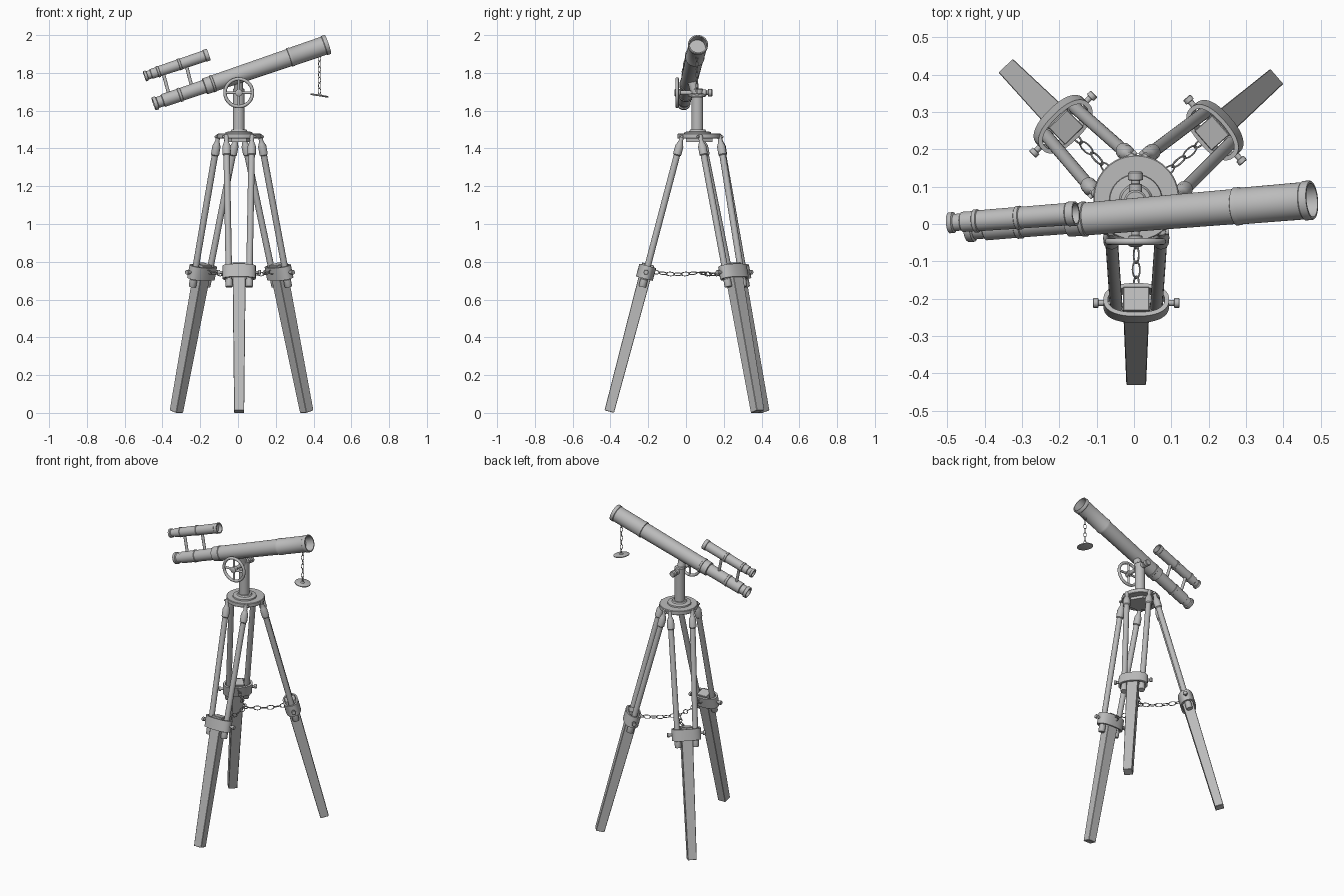
import bpy, bmesh, math
from mathutils import Vector as V, Matrix

if "Cube" in bpy.data.objects:
    bpy.data.objects.remove(bpy.data.objects["Cube"])

metal = bpy.data.materials.new("grey")
metal.diffuse_color = (0.5, 0.5, 0.5, 1)
metal.use_nodes = True
metal.node_tree.nodes["Principled BSDF"].inputs["Base Color"].default_value = metal.diffuse_color


def finish(name, bm, mat=Matrix()):
    bmesh.ops.recalc_face_normals(bm, faces=bm.faces)
    me = bpy.data.meshes.new(name)
    bm.to_mesh(me)
    bm.free()
    me.materials.append(metal)
    me.shade_smooth()
    me.set_sharp_from_angle(angle=math.radians(35))
    ob = bpy.data.objects.new(name, me)
    bpy.context.collection.objects.link(ob)
    ob.matrix_world = mat
    return ob


def frame(p, d):
    return Matrix.Translation(p) @ V(d).to_track_quat('Z', 'Y').to_matrix().to_4x4()


def lathe(name, p, q, prof, seg=32, mat=Matrix()):
    """Revolve (distance, radius) pairs about the line p-q."""
    p, q = V(p), V(q)
    bm = bmesh.new()
    rings = []
    for d, r in prof:
        n = 1 if r == 0 else seg
        rings.append([bm.verts.new((r * math.cos(2 * math.pi * i / seg), r * math.sin(2 * math.pi * i / seg), d))
                      for i in range(n)])
    for a, b in zip(rings, rings[1:]):
        for i in range(seg):
            j = (i + 1) % seg
            f = [a[i % len(a)], a[j % len(a)], b[j % len(b)], b[i % len(b)]]
            f = list(dict.fromkeys(f))
            if len(f) > 2:
                bm.faces.new(f)
    return finish(name, bm, mat @ frame(p, q - p))


def rod(name, p, q, r, seg=20, mat=Matrix()):
    L = (V(q) - V(p)).length
    return lathe(name, p, q, [(0, 0), (0, r), (L, r), (L, 0)], seg, mat)


def add_loop(bm, m, a, b, r, n=20, k=6):
    """Round-wire oval with half axes a (local x) and b (local y)."""
    rings = []
    for i in range(n):
        t = 2 * math.pi * i / n
        c = V((a * math.cos(t), b * math.sin(t), 0))
        o = V((b * math.cos(t), a * math.sin(t), 0)).normalized()
        rings.append([bm.verts.new(m @ (c + r * (math.cos(u) * o + math.sin(u) * V((0, 0, 1)))))
                      for u in [2 * math.pi * j / k for j in range(k)]])
    for i in range(n):
        for j in range(k):
            x, y = rings[i], rings[(i + 1) % n]
            bm.faces.new((x[j], y[j], y[(j + 1) % k], x[(j + 1) % k]))


def chain(name, p, q, count, width, wire, sag):
    p, q = V(p), V(q)
    pts = [p.lerp(q, i / count) - V((0, 0, 4 * sag * (i / count) * (1 - i / count))) for i in range(count + 1)]
    bm = bmesh.new()
    for i, (a, b) in enumerate(zip(pts, pts[1:])):
        rot = (b - a).to_track_quat('X', 'Z').to_matrix().to_4x4()
        roll = Matrix.Rotation(math.radians(35 if i % 2 else -55), 4, 'X')
        add_loop(bm, Matrix.Translation((a + b) / 2) @ rot @ roll, (b - a).length / 2 + wire, width, wire)
    finish(name, bm)


HUB = V((0.006, 0.068, 0))
TILT = math.atan(0.264)

# Three legs, each built in a frame whose z runs up the leg and y points outward
for side, ang in (("front", 270), ("right", 41), ("left", 134.5)):
    a = math.radians(ang)
    out = V((math.cos(a), math.sin(a), 0))
    axis = V((0, 0, math.cos(TILT))) - out * math.sin(TILT)
    tang = V((math.sin(a), -math.cos(a), 0))
    nrm = axis.cross(tang)
    M = Matrix((tang, nrm, axis)).transposed().to_4x4()
    M.translation = HUB + out * 0.476

    # tapered lower beam
    bm = bmesh.new()
    bmesh.ops.create_cube(bm, size=1)
    for v in bm.verts:
        top = v.co.z > 0
        v.co = V((v.co.x * (0.07 if top else 0.053), v.co.y * (0.066 if top else 0.052), 0.815 if top else 0.007))
    bmesh.ops.bevel(bm, geom=bm.edges[:], offset=0.002, segments=1, affect='EDGES')
    finish(side + "_leg_beam", bm, M)

    # oval collar band
    bm = bmesh.new()
    n = 48
    loops = []
    for w, d, z in ((0.088, 0.046, 0.735), (0.088, 0.046, 0.805), (0.076, 0.035, 0.805), (0.076, 0.035, 0.735)):
        ring = []
        for i in range(n):
            t = 2 * math.pi * i / n
            c, s = math.cos(t), math.sin(t)
            ring.append(bm.verts.new((w * math.copysign(abs(c) ** 0.85, c), d * math.copysign(abs(s) ** 0.85, s), z)))
        loops.append(ring)
    for k in range(4):
        x, y = loops[k], loops[(k + 1) % 4]
        for i in range(n):
            bm.faces.new((x[i], x[(i + 1) % n], y[(i + 1) % n], y[i]))
    finish(side + "_leg_collar", bm, M)

    for s in (-1, 1):
        # upper strut with lower foot, top socket and hinge knuckle
        p, q = V((s * 0.053, 0, 0.69)), V((s * 0.068, 0, 1.53))
        lathe(side + "_leg_strut", p, q,
              [(0, 0), (0, 0.018), (0.004, 0.02), (0.04, 0.02), (0.042, 0.017), (0.72, 0.017), (0.725, 0.022),
               (0.77, 0.022), (0.785, 0.016), (0.8, 0.011), (0.82, 0.013), (0.832, 0.011), (0.84, 0)], 20, M)
        # hinge pin and clamp screw
        rod(side + "_hinge_pin", (s * 0.045, 0, 1.512), (s * 0.088, 0, 1.512), 0.007, 12, M)
        lathe(side + "_clamp_screw", (s * 0.075, 0, 0.77), (s * 0.116, 0, 0.77),
              [(0, 0), (0, 0.008), (0.026, 0.008), (0.027, 0.013), (0.039, 0.013), (0.041, 0.011), (0.041, 0)], 16, M)

    # spreader chain to the middle
    chain(side + "_spreader_chain", HUB + out * 0.25 + V((0, 0, 0.75)), HUB + out * 0.012 + V((0, 0, 0.742)),
          6, 0.012, 0.0025, 0.012)

# Ring joining the spreader chains
bm = bmesh.new()
add_loop(bm, Matrix.Translation(HUB + V((0, 0, 0.742))), 0.016, 0.016, 0.003)
finish("chain_ring", bm)

# Tripod head
lathe("head_plate", (0.006, 0.07, 1.452), (0.006, 0.07, 2),
      [(0, 0), (0, 0.112), (0.003, 0.115), (0.024, 0.115), (0.027, 0.112), (0.027, 0)], 48)
lathe("head_underside", (0.006, 0.07, 1.435), (0.006, 0.07, 2), [(0, 0), (0, 0.08), (0.02, 0.08), (0.02, 0)], 6)
lathe("head_flange", (0.005, 0.062, 1.477), (0.005, 0.062, 2),
      [(0, 0), (0, 0.072), (0.01, 0.07), (0.014, 0.045), (0.022, 0.04), (0.022, 0)], 32)

# Column, pivot and saddle under the tube
lathe("column", (0.004, 0.06, 1.48), (0.004, 0.06, 2),
      [(0, 0), (0, 0.031), (0.232, 0.031), (0.238, 0.026), (0.238, 0)])
rod("saddle", (0.004, 0.05, 1.69), (0.003, 0.026, 1.78), 0.024)
lathe("pivot_axle", (0.004, -0.062, 1.695), (0.004, 0.14, 1.695),
      [(0, 0), (0, 0.012), (0.004, 0.019), (0.03, 0.019), (0.032, 0.011), (0.085, 0.011), (0.087, 0.018),
       (0.168, 0.018), (0.17, 0.012), (0.178, 0.012), (0.18, 0.02), (0.198, 0.02), (0.202, 0.016), (0.202, 0)], 24)

# Hand wheel
C = V((0.004, -0.047, 1.695))
bm = bmesh.new()
add_loop(bm, frame(C, (0, 1, 0)), 0.073, 0.073, 0.009, 48, 12)
finish("hand_wheel_rim", bm)
for d in (V((1, 0, 0)), V((0, 0, 1))):
    rod("hand_wheel_spoke", C - d * 0.073, C + d * 0.073, 0.007, 12)

# Main tube, hollow at the front
P0, P1 = V((-0.447, -0.013, 1.636)), V((0.476, 0.064, 1.951))
lathe("main_tube", P0, P1,
      [(0.015, 0), (0.015, 0.02), (0, 0.027), (0, 0.034), (0.003, 0.036), (0.018, 0.036), (0.022, 0.03),
       (0.05, 0.03), (0.053, 0.035), (0.14, 0.035), (0.142, 0.038), (0.155, 0.038), (0.157, 0.035),
       (0.285, 0.036), (0.288, 0.044), (0.325, 0.044), (0.327, 0.047), (0.337, 0.047), (0.339, 0.044),
       (0.76, 0.047), (0.762, 0.051), (0.775, 0.051), (0.778, 0.049), (0.955, 0.05), (0.958, 0.053),
       (0.976, 0.053), (0.979, 0.051), (0.979, 0.045), (0.925, 0.043), (0.925, 0)], 40)

# Finder tube
F0, F1 = V((-0.495, 0.003, 1.782)), V((-0.156, 0.028, 1.897))
lathe("finder_tube", F0, F1,
      [(0.01, 0), (0.01, 0.016), (0, 0.021), (0, 0.028), (0.013, 0.028), (0.016, 0.023), (0.035, 0.023),
       (0.038, 0.027), (0.07, 0.027), (0.072, 0.031), (0.082, 0.031), (0.084, 0.028), (0.19, 0.029),
       (0.192, 0.032), (0.202, 0.032), (0.204, 0.029), (0.335, 0.03), (0.338, 0.033), (0.359, 0.033),
       (0.359, 0.027), (0.335, 0.026), (0.335, 0)], 32)
for tf, tm in ((0.28, 0.094), (0.64, 0.225)):
    rod("finder_post", F0.lerp(F1, tf), P0.lerp(P1, tm), 0.009, 14)

# Dust cap hanging on a chain
chain("cap_chain", (0.431, 0.058, 1.89), (0.431, 0.058, 1.69), 7, 0.008, 0.002, 0)
lathe("dust_cap", (0.43, 0.058, 1.676), (0.437, 0.058, 1.72),
      [(0, 0), (0, 0.044), (0.002, 0.048), (0.007, 0.048), (0.009, 0.045), (0.009, 0.012), (0.016, 0.006), (0.016, 0)])
